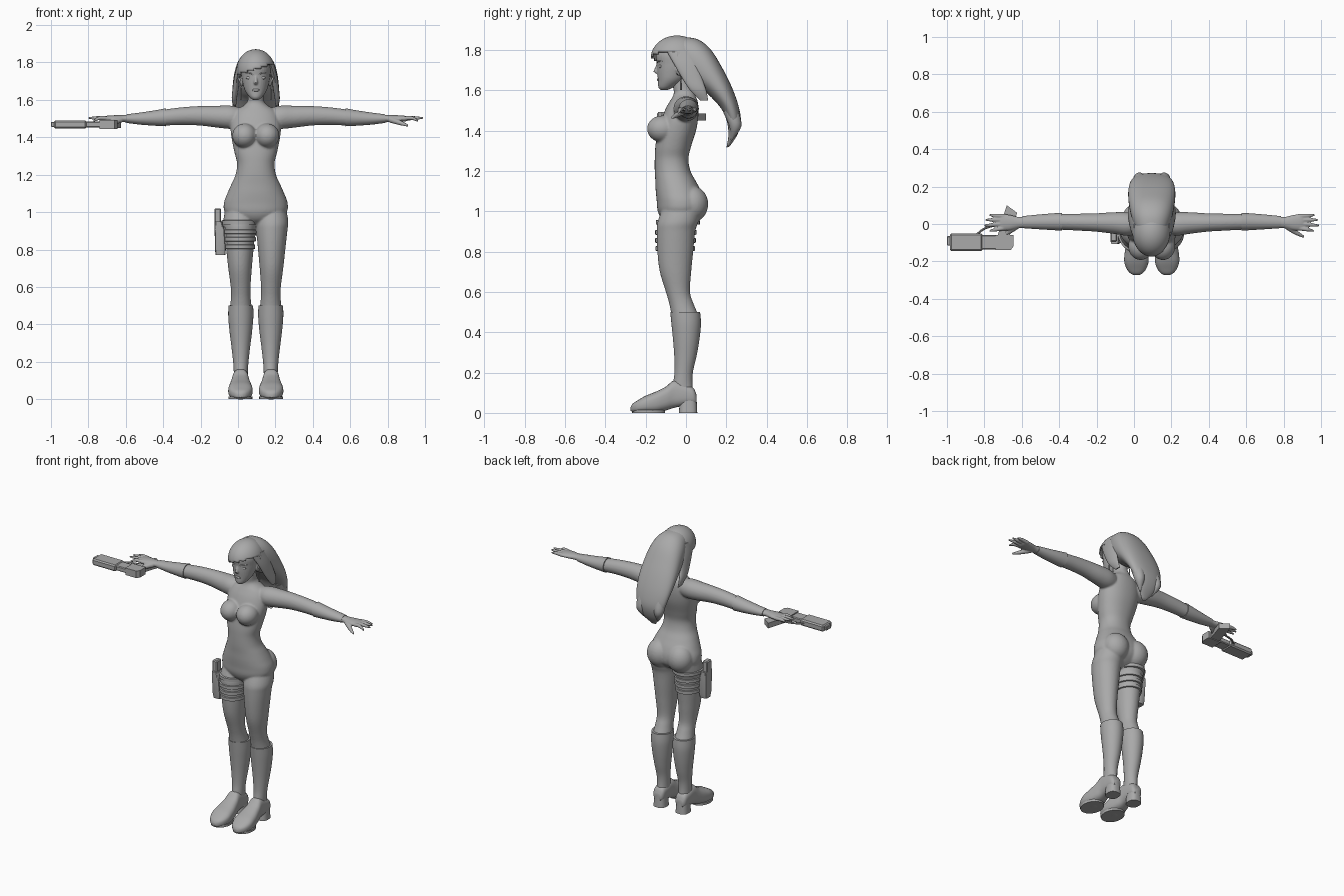
import bpy, bmesh, math
from mathutils import Vector, Matrix

if "Cube" in bpy.data.objects:
    bpy.data.objects.remove(bpy.data.objects["Cube"])

CX = 0.095                      # the figure's own centre line
mat = bpy.data.materials.new("plain grey")
mat.diffuse_color = (0.4, 0.4, 0.4, 1)
mat.use_nodes = True
mat.node_tree.nodes["Principled BSDF"].inputs["Base Color"].default_value = mat.diffuse_color


def smooth_rows(rows, k=5):
    """Catmull-Rom through rows of numbers."""
    out, n = [], len(rows)
    for i in range(n - 1):
        p0, p1, p2, p3 = (rows[max(i - 1, 0)], rows[i], rows[i + 1], rows[min(i + 2, n - 1)])
        for j in range(k):
            t = j / k
            out.append([0.5 * (2 * b + (c - a) * t + (2 * a - 5 * b + 4 * c - d) * t * t
                               + (3 * b - a - 3 * c + d) * t ** 3)
                        for a, b, c, d in zip(p0, p1, p2, p3)])
    return out + [list(rows[-1])]


def skin(bm, rings, n=32, power=1.0):
    """Bridge rings given as (centre, u, v)."""
    loops = []
    for c, u, v in rings:
        ring = []
        for i in range(n):
            a = 2 * math.pi * i / n
            ca, sa = math.cos(a), math.sin(a)
            ca = math.copysign(abs(ca) ** power, ca)
            sa = math.copysign(abs(sa) ** power, sa)
            ring.append(bm.verts.new(Vector(c) + Vector(u) * ca + Vector(v) * sa))
        loops.append(ring)
    for a, b in zip(loops, loops[1:]):
        for i in range(n):
            bm.faces.new((a[i], a[(i + 1) % n], b[(i + 1) % n], b[i]))
    bm.faces.new(loops[0])
    bm.faces.new(loops[-1])


def loft_z(bm, rows, **kw):     # rows: z, x, front y, back y, half width
    skin(bm, [((x, (f + b) / 2, z), (w, 0, 0), (0, (b - f) / 2, 0)) for z, x, f, b, w in rows], **kw)


def loft_x(bm, rows, s, **kw):  # rows: distance out, y, z, half depth, half height
    skin(bm, [((CX + s * d, y, z), (0, ry, 0), (0, 0, rz)) for d, y, z, ry, rz in rows], **kw)


def tube(bm, pts, radii, n=12):
    """Tapered tube along points."""
    rows = smooth_rows([(*p, r) for p, r in zip(pts, radii)], 4)
    d = (Vector(pts[-1]) - Vector(pts[0])).normalized()
    u = d.orthogonal().normalized()
    v = d.cross(u)
    skin(bm, [(r[:3], u * r[3], v * r[3]) for r in rows], n)


def ball(bm, c, r, seg=32):
    m = Matrix.Translation(c) @ Matrix.Diagonal((*r, 1))
    bmesh.ops.create_uvsphere(bm, u_segments=seg, v_segments=seg // 2, radius=1, matrix=m)


def box(bm, lo, hi, bevel=0.0):
    c = [(a + b) / 2 for a, b in zip(lo, hi)]
    d = [b - a for a, b in zip(lo, hi)]
    g = bmesh.ops.create_cube(bm, size=1, matrix=Matrix.Translation(c) @ Matrix.Diagonal((*d, 1)))
    if bevel:
        es = {e for v in g["verts"] for e in v.link_edges}
        bmesh.ops.bevel(bm, geom=list(es), offset=bevel, segments=1, affect='EDGES')


def prism(bm, pts, z0, z1):
    """Flat outline in x, y, raised from z0 to z1."""
    lo = [bm.verts.new((x, y, z0)) for x, y in pts]
    hi = [bm.verts.new((x, y, z1)) for x, y in pts]
    n = len(pts)
    for i in range(n):
        bm.faces.new((lo[i], lo[(i + 1) % n], hi[(i + 1) % n], hi[i]))
    bm.faces.new(lo)
    bm.faces.new(hi)


def finish(bm, name, angle=50):
    bmesh.ops.recalc_face_normals(bm, faces=bm.faces)
    me = bpy.data.meshes.new(name)
    bm.to_mesh(me)
    bm.free()
    me.materials.append(mat)
    me.shade_smooth()
    me.set_sharp_from_angle(angle=math.radians(angle))
    ob = bpy.data.objects.new(name, me)
    bpy.context.collection.objects.link(ob)
    return ob


def blend(ob, size, it):
    """Fuse overlapping volumes into one smooth skin."""
    r = ob.modifiers.new("fuse", 'REMESH')
    r.mode, r.voxel_size, r.use_smooth_shade = 'VOXEL', size, True
    s = ob.modifiers.new("soften", 'SMOOTH')
    s.iterations, s.factor = it, 0.5


# Body: torso, neck, bust, hips, thighs and arms fused together
TORSO = [(.93, -.08, .0, .04), (.96, -.12, .05, .11), (1.0, -.14, .085, .165), (1.05, -.145, .09, .17),
         (1.1, -.15, .075, .152), (1.15, -.152, .048, .13), (1.2, -.155, .022, .108),
         (1.26, -.155, .012, .1), (1.32, -.152, .025, .114), (1.4, -.14, .05, .13), (1.46, -.12, .06, .135),
         (1.51, -.1, .062, .125), (1.545, -.08, .058, .105), (1.57, -.065, .048, .065),
         (1.59, -.06, .042, .046), (1.62, -.065, .03, .041), (1.68, -.07, .025, .04)]
LEG = [(1.03, .085, -.11, .08, .075), (.95, .087, -.14, .062, .087), (.9, .086, -.145, .046, .083),
       (.8, .085, -.142, .036, .073), (.7, .084, -.13, .026, .063), (.6, .081, -.1, .02, .053),
       (.54, .08, -.083, .038, .053), (.47, .08, -.07, .065, .06), (.4, .08, -.066, .064, .06)]
ARM = [(.07, .0, 1.505, .045, .05), (.13, .0, 1.507, .062, .062), (.2, .005, 1.51, .058, .059),
       (.3, .008, 1.515, .049, .052), (.4, .01, 1.513, .045, .047), (.5, .012, 1.505, .042, .042),
       (.6, .012, 1.5, .036, .032), (.66, .01, 1.5, .03, .024)]
bm = bmesh.new()
loft_z(bm, smooth_rows([(z, CX, f, b, w) for z, f, b, w in TORSO]), n=48, power=.92)
for s in (-1, 1):
    loft_z(bm, smooth_rows([(z, CX + s * o, f, b, w) for z, o, f, b, w in LEG]))
    loft_x(bm, smooth_rows(ARM), s)
    ball(bm, (CX + s * .06, -.118, 1.408), (.066, .075, .066))
    ball(bm, (CX + s * .075, .03, 1.035), (.083, .08, .09))
blend(finish(bm, "body"), .006, 5)


# Boots: flared shaft, foot and heel block
SHAFT = [(.5, .08, -.078, .07, .066), (.44, .08, -.072, .074, .067), (.36, .08, -.064, .066, .06),
         (.28, .08, -.058, .052, .05), (.2, .08, -.057, .034, .041), (.13, .08, -.065, .033, .037),
         (.06, .08, -.06, .045, .037)]
FOOT = [(.052, .045, .09, .025), (.035, .04, .125, .038), (-.01, .035, .145, .042), (-.06, .025, .16, .044),
        (-.1, .012, .13, .052), (-.15, .0, .105, .062), (-.2, .0, .085, .065), (-.24, .002, .062, .052),
        (-.264, .005, .046, .032), (-.274, .01, .03, .012)]
for s, side in ((-1, "right"), (1, "left")):
    x = CX + s * .082
    bm = bmesh.new()
    loft_z(bm, smooth_rows([(z, CX + s * o, f, b, w) for z, o, f, b, w in SHAFT]))
    skin(bm, [((x, y, (a + b) / 2), (w, 0, 0), (0, 0, (b - a) / 2))
              for y, a, b, w in smooth_rows(FOOT)], 32, .75)
    finish(bm, side + "_boot")
    bm = bmesh.new()
    loft_z(bm, [(.08, x, -.03, .052, .036), (.0, x, -.035, .056, .042)], power=.75)
    finish(bm, side + "_boot_heel")
    # Sole plate under the ball of the foot
    bm = bmesh.new()
    prism(bm, [(x + .064 * math.sin(a), -.185 - .082 * math.cos(a))
               for a in [i * math.pi / 12 for i in range(24)]], 0, .015)
    finish(bm, side + "_boot_sole")


# Gloves: cuffs; hands with spread fingers
for s, side in ((-1, "right"), (1, "left")):
    bm = bmesh.new()
    loft_x(bm, smooth_rows([(.48, .012, 1.507, .048, .048), (.54, .012, 1.503, .044, .041),
                            (.62, .011, 1.5, .038, .032), (.69, .01, 1.5, .032, .023)]), s)
    finish(bm, side + "_glove_cuff")
    bm = bmesh.new()
    loft_x(bm, smooth_rows([(.66, .01, 1.5, .031, .023), (.71, .008, 1.5, .03, .019),
                            (.76, .008, 1.5, .041, .018), (.8, .01, 1.5, .044, .015),
                            (.815, .01, 1.5, .038, .01)]), s)
    for y0, tip, y1, z1 in ((-.022, .868, -.038, 1.487), (.0, .895, -.008, 1.503),
                            (.022, .89, .022, 1.504), (.042, .87, .048, 1.5)):
        mid = (.8 + tip) / 2
        tube(bm, [(CX + s * .79, y0, 1.5), (CX + s * mid, (y0 + y1) / 2, 1.503), (CX + s * tip, y1, z1)],
             (.0125, .0105, .005))
    tube(bm, [(CX + s * .72, -.01, 1.495), (CX + s * .77, -.045, 1.478), (CX + s * .815, -.07, 1.462)],
         (.017, .013, .006))
    blend(finish(bm, side + "_hand"), .004, 3)


# Head with nose, lips, ears and eyes
bm = bmesh.new()
loft_z(bm, smooth_rows([(1.6, CX, -.125, -.095, .014), (1.615, CX, -.137, -.06, .034),
                        (1.65, CX, -.139, -.01, .058), (1.69, CX, -.143, .02, .07),
                        (1.73, CX, -.145, .04, .077), (1.78, CX, -.148, .05, .08),
                        (1.83, CX, -.12, .03, .062), (1.855, CX, -.07, .0, .025)]))
skin(bm, [((CX, -.138, 1.73), (.006, 0, 0), (0, .008, 0)), ((CX, -.148, 1.692), (.011, 0, 0), (0, .014, 0)),
          ((CX, -.14, 1.682), (.009, 0, 0), (0, .01, 0))], 12)
for s in (-1, 1):
    ball(bm, (CX + s * .076, -.03, 1.7), (.01, .02, .03), 16)
blend(finish(bm, "head"), .004, 2)
bm = bmesh.new()
ball(bm, (CX, -.138, 1.652), (.02, .007, .007), 16)
finish(bm, "lips")
for s, side in ((-1, "right"), (1, "left")):
    bm = bmesh.new()
    ball(bm, (CX + s * .034, -.127, 1.718), (.018, .008, .009), 16)
    tube(bm, [(CX + s * .014, -.142, 1.735), (CX + s * .034, -.137, 1.744), (CX + s * .057, -.118, 1.743)],
         (.002, .004, .002), 8)
    finish(bm, side + "_eye_and_brow")
    bm = bmesh.new()
    tube(bm, [(CX + s * .08, -.025, 1.67), (CX + s * .08, -.025, 1.635), (CX + s * .08, -.025, 1.6)],
         (.002, .004, .004), 8)
    finish(bm, side + "_earring")


# Hair: cap with swept fringe opening, long mane and side locks
bm = bmesh.new()
ball(bm, (CX, -.045, 1.757), (.103, .13, .114), 64)
doomed = []
for f in bm.faces:
    c = f.calc_center_median()
    if c.z < 1.765 + .3 * (c.x - CX) and c.y < -.045 or c.z < 1.68:
        doomed.append(f)
bmesh.ops.delete(bm, geom=doomed, context='FACES')
ob = finish(bm, "hair_cap")
m = ob.modifiers.new("thickness", 'SOLIDIFY')
m.thickness = .01

MANE = [(-.04, 1.862, -.03, 1.72, .08), (.05, 1.855, .0, 1.66, .105), (.12, 1.805, .04, 1.625, .118),
        (.18, 1.71, .085, 1.6, .125), (.225, 1.62, .135, 1.555, .125), (.258, 1.53, .18, 1.5, .115),
        (.272, 1.45, .205, 1.435, .095), (.255, 1.38, .21, 1.37, .06), (.215, 1.32, .2, 1.315, .015)]
bm = bmesh.new()
skin(bm, [((CX, (a + c) / 2, (b + d) / 2), (w, 0, 0), (0, (a - c) / 2, (b - d) / 2))
          for a, b, c, d, w in smooth_rows(MANE)], 40, .9)
finish(bm, "hair_mane")
for s, side in ((-1, "right"), (1, "left")):
    bm = bmesh.new()
    loft_z(bm, smooth_rows([(1.8, CX + s * .075, -.1, .05, .02), (1.73, CX + s * .098, -.06, .06, .016),
                            (1.66, CX + s * .108, -.02, .08, .016), (1.6, CX + s * .115, .02, .1, .013),
                            (1.55, CX + s * .11, .07, .11, .004)]), n=20)
    finish(bm, side + "_side_lock")
    # Pointed lock ends at the back
    bm = bmesh.new()
    tube(bm, [(CX + s * .06, .22, 1.5), (CX + s * .065, .245, 1.42), (CX + s * .045, .225, 1.35)],
         (.04, .03, .003))
    finish(bm, side + "_back_lock")


# Thigh straps and holster on the right leg
legs = smooth_rows(LEG, 10)
for i, z in enumerate((.945, .895, .855, .815)):
    z0, o, f, b, w = min(legs, key=lambda r: abs(r[0] - z))
    bm = bmesh.new()
    loft_z(bm, [(z + h, CX - o, f - g, b + g, w + g)
                for h, g in ((-.012, .003), (-.01, .008), (.01, .008), (.012, .003))])
    finish(bm, "thigh_strap_%d" % (i + 1), 30)
bm = bmesh.new()
skin(bm, [((x, y, z), (w, 0, 0), (0, d, 0)) for x, y, z, w, d in
          ((-.094, -.07, .77, .026, .026), (-.094, -.07, .8, .029, .032),
           (-.099, -.07, .91, .026, .038), (-.105, -.07, .95, .02, .038))], 16, .4)
finish(bm, "holster", 30)
bm = bmesh.new()
box(bm, (-.126, -.095, .93), (-.09, -.045, 1.02), .006)
finish(bm, "holster_grip", 30)
bm = bmesh.new()
box(bm, (-.09, -.09, .81), (-.05, -.045, .92), .004)
finish(bm, "holster_panel", 30)


# Pistol lying flat under the right hand
bm = bmesh.new()
box(bm, (-.985, -.145, 1.447), (-.81, -.05, 1.49), .008)
box(bm, (-1.0, -.115, 1.455), (-.98, -.065, 1.483), .004)
finish(bm, "pistol_barrel", 30)
bm = bmesh.new()
box(bm, (-.82, -.135, 1.453), (-.73, -.06, 1.485), .005)
prism(bm, [(-.74, -.14), (-.66, -.14), (-.645, -.12), (-.645, -.06), (-.74, -.06)], 1.445, 1.492)
finish(bm, "pistol_body", 30)
bm = bmesh.new()
prism(bm, [(-.73, -.065), (-.665, -.065), (-.625, .06), (-.68, .1), (-.69, .07)], 1.45, 1.485)
finish(bm, "pistol_grip", 30)
bm = bmesh.new()
tube(bm, [(-.84, -.055, 1.468), (-.79, -.02, 1.468), (-.7, .0, 1.468)], (.006, .006, .006), 8)
finish(bm, "trigger_guard", 30)
